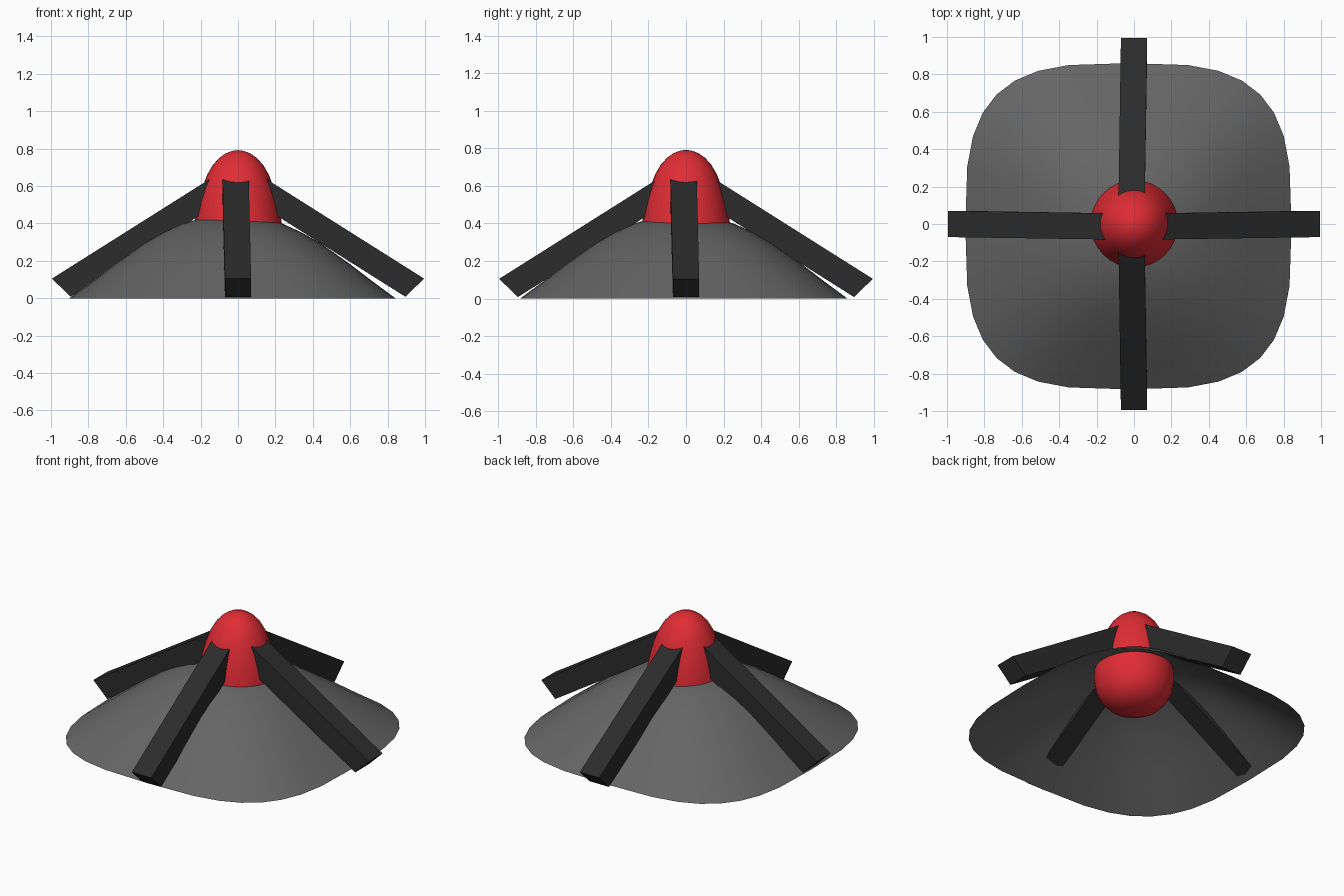
import bpy, bmesh
from math import sin, cos, pi, copysign
from mathutils import Vector

if "Cube" in bpy.data.objects:
    bpy.data.objects.remove(bpy.data.objects["Cube"])


def material(name, rgb):
    mat = bpy.data.materials.new(name)
    mat.diffuse_color = (*rgb, 1)
    mat.use_nodes = True
    mat.node_tree.nodes["Principled BSDF"].inputs["Base Color"].default_value = mat.diffuse_color
    return mat


def finish(bm, name, mat, smooth=False):
    bmesh.ops.recalc_face_normals(bm, faces=bm.faces)
    for f in bm.faces:
        f.smooth = smooth
    mesh = bpy.data.meshes.new(name)
    bm.to_mesh(mesh)
    bm.free()
    mesh.materials.append(mat)
    obj = bpy.data.objects.new(name, mesh)
    bpy.context.collection.objects.link(obj)
    return obj


def superellipse(t, n):
    c, s = cos(t), sin(t)
    return (copysign(abs(c) ** (2 / n), c), copysign(abs(s) ** (2 / n), s))


def lathe(name, rings, centre, mat, poles, sides=32):
    """Stack rings of (radius, z, squareness), closed by poles (top, bottom)."""
    bm = bmesh.new()
    cx, cy = centre
    loops = []
    for r, z, n in rings:
        pts = [superellipse(2 * pi * i / sides, n) for i in range(sides)]
        loops.append([bm.verts.new((cx + r * x, cy + r * y, z)) for x, y in pts])
    for a, b in zip(loops, loops[1:]):
        for i in range(sides):
            j = (i + 1) % sides
            bm.faces.new((a[i], a[j], b[j], b[i]))
    for loop, z in zip((loops[0], loops[-1]), poles):
        if z is not None:
            tip = bm.verts.new((cx, cy, z))
            for i in range(sides):
                bm.faces.new((loop[i], loop[(i + 1) % sides], tip))
    return finish(bm, name, mat, True)


def beam(name, direction, mat):
    """Sloping square bar whose inner end is hidden in the cap."""
    bm = bmesh.new()
    d = Vector(direction)
    side = Vector((abs(d.y), abs(d.x), 0))
    profile = [(0.995, 0.105), (0.895, 0.008), (0.09, 0.515), (0.12, 0.657)]
    shifts = [0, 0, -0.013, -0.013]  # inner end sits slightly off axis
    rows = []
    for w in (-0.07, 0.07):
        rows.append([bm.verts.new(d * r + side * (w + s) + Vector((0, 0, z)))
                     for (r, z), s in zip(profile, shifts)])
    bm.faces.new(rows[0])
    bm.faces.new(rows[1][::-1])
    for i in range(4):
        j = (i + 1) % 4
        bm.faces.new((rows[0][i], rows[0][j], rows[1][j], rows[1][i]))
    return finish(bm, name, mat)


grey = material("dark_grey", (0.13, 0.13, 0.13))
black = material("black", (0.025, 0.025, 0.025))
red = material("red", (0.75, 0.025, 0.035))

# Open dome: rounded-square rim, rounder towards the top
lathe("dome_shell",
      [(0.10, 0.436, 2.0), (0.19, 0.421, 2.1), (0.27, 0.398, 2.2), (0.37, 0.352, 2.4),
       (0.47, 0.295, 2.6), (0.63, 0.182, 2.9), (0.75, 0.09, 3.1), (0.872, 0, 3.25)],
      (-0.03, -0.012), grey, (0.44, None))

# Egg-shaped cap that passes through the top of the dome
lathe("cap",
      [(0.03, 0.788, 2), (0.065, 0.775, 2), (0.10, 0.751, 2), (0.135, 0.712, 2),
       (0.165, 0.66, 2), (0.19, 0.595, 2), (0.211, 0.52, 2), (0.226, 0.45, 2),
       (0.236, 0.39, 2), (0.237, 0.34, 2), (0.225, 0.27, 2), (0.20, 0.22, 2),
       (0.16, 0.175, 2), (0.10, 0.145, 2), (0.05, 0.135, 2)],
      (0, 0), red, (0.792, 0.132))

# Four beams, one to each side
for name, direction in (("right_beam", (1, 0, 0)), ("left_beam", (-1, 0, 0)),
                        ("back_beam", (0, 1, 0)), ("front_beam", (0, -1, 0))):
    beam(name, direction, black)
